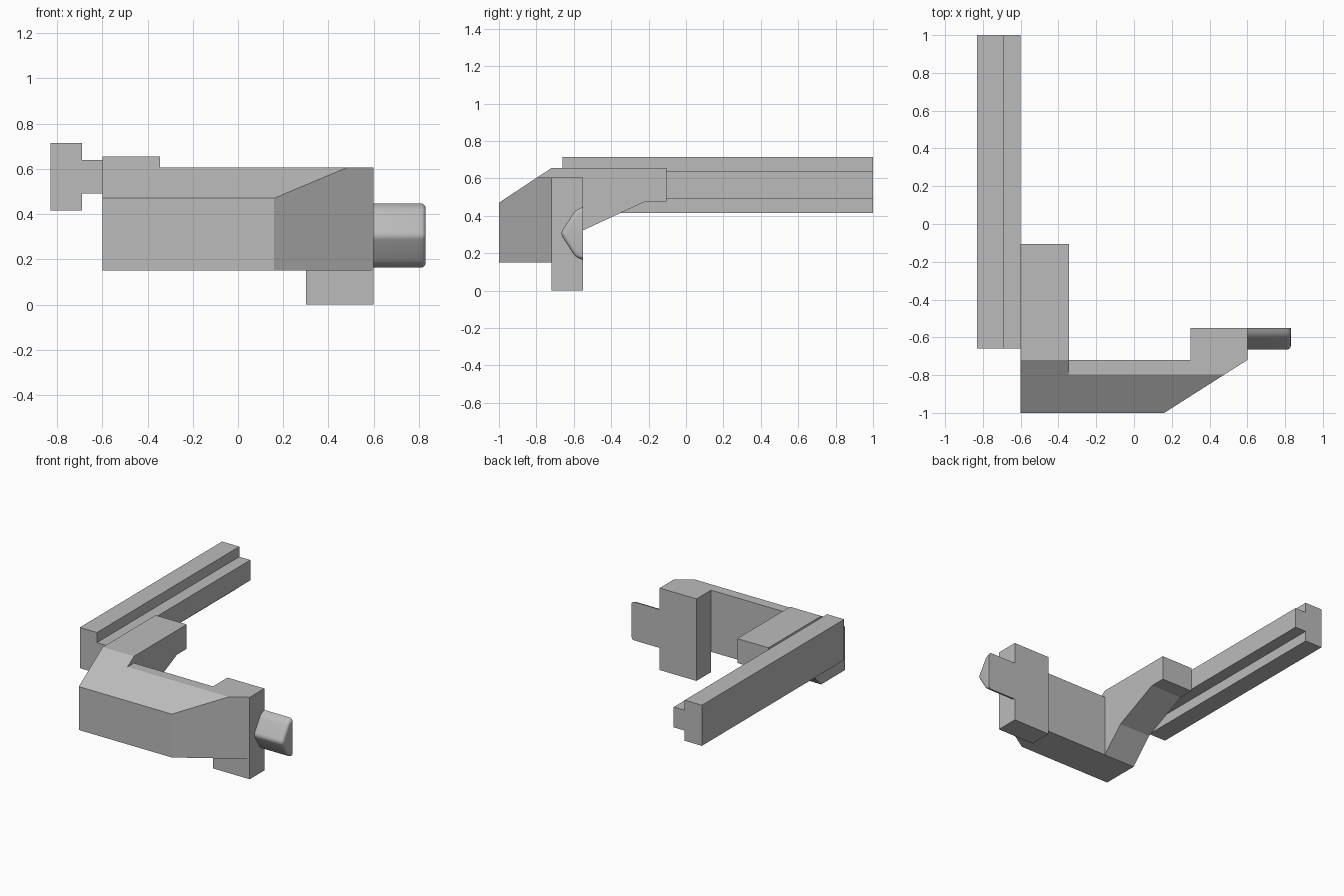
import bpy
import bmesh
import math
from mathutils import Vector

cube = bpy.data.objects.get("Cube")
if cube:
    bpy.data.objects.remove(cube, do_unlink=True)

# One plain grey for every part
grey = bpy.data.materials.new("plain grey")
grey.use_nodes = True
colour = (0.5, 0.5, 0.5, 1)
grey.diffuse_color = colour
grey.node_tree.nodes["Principled BSDF"].inputs["Base Color"].default_value = colour


def prism(name, profile, axis, start, end, edit=None):
    """Extrude a 2D profile along an axis; edit may refine the mesh."""
    place = {
        "x": lambda a, b, d: (d, a, b),
        "y": lambda a, b, d: (a, d, b),
        "z": lambda a, b, d: (a, b, d),
    }[axis]
    bm = bmesh.new()
    base = bm.faces.new([bm.verts.new(place(a, b, start)) for a, b in profile])
    out = bmesh.ops.extrude_face_region(bm, geom=[base], use_keep_orig=True)
    moved = [v for v in out["geom"] if isinstance(v, bmesh.types.BMVert)]
    bmesh.ops.translate(bm, verts=moved, vec=place(0, 0, end - start))
    bmesh.ops.recalc_face_normals(bm, faces=bm.faces)
    if edit:
        edit(bm)
        bmesh.ops.recalc_face_normals(bm, faces=bm.faces)
    mesh = bpy.data.meshes.new(name)
    bm.to_mesh(mesh)
    bm.free()
    mesh.materials.append(grey)
    obj = bpy.data.objects.new(name, mesh)
    bpy.context.collection.objects.link(obj)
    return obj


def slope_front(bm):
    """Slice off the upper front edge and cap the cut."""
    normal = Vector((0, -0.185, 0.28))
    geom = bm.verts[:] + bm.edges[:] + bm.faces[:]
    cut = bmesh.ops.bisect_plane(bm, geom=geom, plane_co=(0, -1, 0.47),
                                 plane_no=normal, clear_outer=True)
    edges = [e for e in cut["geom_cut"] if isinstance(e, bmesh.types.BMEdge)]
    bmesh.ops.holes_fill(bm, edges=edges)


def round_free_edges(bm):
    """Round the edges away from the flat back and the mounting end."""
    edges = [e for e in bm.edges
             if not all(v.co.y > -0.56 for v in e.verts)
             and not all(v.co.x < 0.59 for v in e.verts)]
    bmesh.ops.bevel(bm, geom=edges, offset=0.022, segments=4,
                    profile=0.5, affect="EDGES", clamp_overlap=True)


# Long rail with a narrower inner tongue
prism("rail", [(-0.83, 0.415), (-0.83, 0.715), (-0.69, 0.715), (-0.69, 0.64),
               (-0.6, 0.64), (-0.6, 0.49), (-0.69, 0.49), (-0.69, 0.415)],
      "y", -0.66, 1)

# Side arm with a faceted underside
prism("side_arm", [(-1, 0.15), (-1, 0.47), (-0.72, 0.655), (-0.105, 0.655),
                   (-0.105, 0.475), (-0.22, 0.475), (-0.555, 0.32),
                   (-0.72, 0.15)], "x", -0.6, -0.345)

# Front beam with an angled end and sloped top
prism("front_beam", [(-0.345, -1), (0.16, -1), (0.6, -0.72), (-0.345, -0.72)],
      "z", 0.15, 0.605, slope_front)

# Upright end block
prism("end_block", [(0.3, -0.72), (0.6, -0.72), (0.6, -0.55), (0.3, -0.55)],
      "z", 0, 0.605)

# Rounded wedge-shaped lug on the outer side of the block
lug = prism("side_lug", [(-0.55, 0.447), (-0.592, 0.43), (-0.672, 0.305),
                         (-0.592, 0.18), (-0.55, 0.163)],
            "x", 0.59, 0.83, round_free_edges)
bpy.ops.object.select_all(action="DESELECT")
lug.select_set(True)
bpy.context.view_layer.objects.active = lug
bpy.ops.object.shade_smooth_by_angle(angle=math.radians(35))
